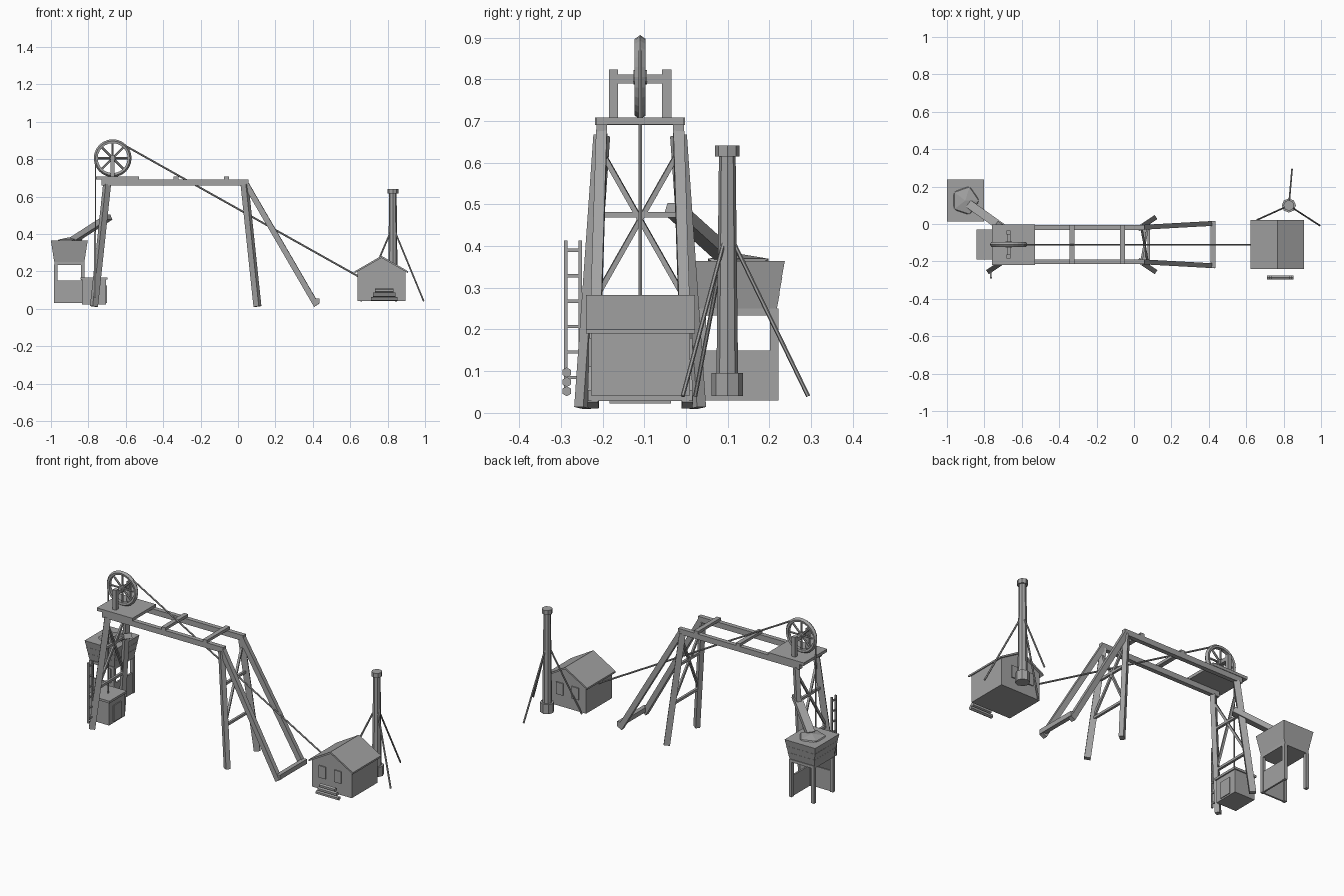
import bpy, bmesh, math
from mathutils import Vector, Matrix

if "Cube" in bpy.data.objects:
    bpy.data.objects.remove(bpy.data.objects["Cube"])

gray = bpy.data.materials.new("weathered_gray")
gray.diffuse_color = (0.36, 0.36, 0.36, 1)
gray.use_nodes = True
gray.node_tree.nodes["Principled BSDF"].inputs["Base Color"].default_value = gray.diffuse_color
MID = -0.11  # centre line of the headframe


def finish(name, bm):
    bmesh.ops.recalc_face_normals(bm, faces=bm.faces)
    me = bpy.data.meshes.new(name)
    bm.to_mesh(me)
    bm.free()
    me.materials.append(gray)
    ob = bpy.data.objects.new(name, me)
    bpy.context.collection.objects.link(ob)
    return ob


def box(name, x0, x1, y0, y1, z0, z1):
    bm = bmesh.new()
    m = Matrix.Translation(((x0 + x1) / 2, (y0 + y1) / 2, (z0 + z1) / 2))
    bmesh.ops.create_cube(bm, size=1, matrix=m @ Matrix.Diagonal((x1 - x0, y1 - y0, z1 - z0, 1)))
    return finish(name, bm)


def beam(name, a, b, w, h=None):
    """Square timber from a to b."""
    a, b = Vector(a), Vector(b)
    d = b - a
    bm = bmesh.new()
    side = d.cross(Vector((0, 0, 1)))
    side = side.normalized() if side.length > 1e-4 else Vector((0, 1, 0))
    up = side.cross(d).normalized()
    rot = Matrix((side, d.normalized(), up)).transposed().to_4x4()
    bmesh.ops.create_cube(bm, size=1, matrix=Matrix.Translation((a + b) / 2) @ rot
                          @ Matrix.Diagonal((w, d.length, h or w, 1)))
    return finish(name, bm)


def rod(name, a, b, r, sides=6, r2=None):
    """Round bar from a to b."""
    a, b = Vector(a), Vector(b)
    d = b - a
    bm = bmesh.new()
    rot = d.to_track_quat('Z', 'Y').to_matrix().to_4x4()
    bmesh.ops.create_cone(bm, cap_ends=True, segments=sides, radius1=r, radius2=r2 or r,
                          depth=d.length, matrix=Matrix.Translation((a + b) / 2) @ rot)
    return finish(name, bm)


def extrude_y(name, pts, y0, y1):
    """Extrude an x-z outline along y."""
    bm = bmesh.new()
    f = bm.faces.new([bm.verts.new((x, y0, z)) for x, z in pts])
    g = bmesh.ops.extrude_face_region(bm, geom=[f])
    bmesh.ops.translate(bm, vec=(0, y1 - y0, 0), verts=[v for v in g["geom"] if isinstance(v, bmesh.types.BMVert)])
    return finish(name, bm)


def frustum(name, cx, cy, z0, z1, bot, top):
    """Tapered box, bot and top are half sizes."""
    bm = bmesh.new()
    bmesh.ops.create_cube(bm, size=2)
    for v in bm.verts:
        s, z = (top, z1) if v.co.z > 0 else (bot, z0)
        v.co = (cx + v.co.x * s[0], cy + v.co.y * s[1], z)
    return finish(name, bm)


# Headframe: long beams, splayed legs, back stays
for s in (-1, 1):
    yt = MID + s * 0.092
    box("deck_beam", -0.73, 0.055, yt - 0.013, yt + 0.013, 0.66, 0.692)
    beam("tower_leg", (-0.70, yt, 0.665), (-0.77, MID + s * 0.138, 0.012), 0.026, 0.034)
    beam("middle_leg", (0.035, yt, 0.665), (0.104, MID + s * 0.138, 0.012), 0.026, 0.034)
    beam("back_stay", (0.04, yt, 0.672), (0.42, MID + s * 0.113, 0.018), 0.026, 0.03)
box("stay_tie", 0.41, 0.435, MID - 0.125, MID + 0.125, 0.028, 0.055)
for x in (-0.332, -0.062):
    box("deck_tie", x - 0.013, x + 0.013, MID - 0.105, MID + 0.105, 0.692, 0.708)
box("platform", -0.76, -0.53, MID - 0.108, MID + 0.108, 0.691, 0.708)

# Cross bracing on both leg pairs
for xt, xb in ((-0.70, -0.77), (0.035, 0.104)):
    def at(z, s):
        t = (0.665 - z) / 0.653
        return (xt + (xb - xt) * t, MID + s * (0.092 + 0.046 * t), z)
    for z in (0.475, 0.25):
        beam("cross_bar", at(z, -1), at(z, 1), 0.014)
    for s in (-1, 1):
        beam("diagonal_brace", at(0.63, s), at(0.25, -s), 0.012)

# Hoist wheel: lathed rim with pointed outer edge, spokes, hub, bearing posts
WX, WZ = -0.67, 0.805
bm = bmesh.new()
ring = [(0.08, -0.011), (0.092, -0.013), (0.101, 0), (0.092, 0.013), (0.08, 0.011)]
N = 24
loops = [[bm.verts.new((WX + r * math.cos(i * math.tau / N), MID + y, WZ + r * math.sin(i * math.tau / N)))
          for r, y in ring] for i in range(N)]
for i in range(N):
    p, q = loops[i], loops[(i + 1) % N]
    for k in range(5):
        bm.faces.new((p[k], p[(k + 1) % 5], q[(k + 1) % 5], q[k]))
finish("wheel_rim", bm)
for i in range(4):
    a = i * math.pi / 4
    c, s = 0.085 * math.cos(a), 0.085 * math.sin(a)
    rod("wheel_spoke", (WX - c, MID, WZ - s), (WX + c, MID, WZ + s), 0.006)
rod("wheel_hub", (WX, MID - 0.016, WZ), (WX, MID + 0.016, WZ), 0.017, 12)
box("wheel_axle", WX - 0.01, WX + 0.01, MID - 0.074, MID + 0.074, 0.79, 0.811)
for s in (-1, 1):
    y = MID + s * 0.064
    box("bearing_post", WX - 0.011, WX + 0.011, y - 0.011, y + 0.011, 0.705, 0.823)

# Hoist cables
rod("hoist_cable", (-0.60, MID, 0.87), (0.645, MID, 0.172), 0.005)
rod("drop_cable", (-0.762, MID, 0.82), (-0.762, MID, 0.15), 0.004)

# Shaft hut under the tower
box("hut_body", -0.835, -0.705, MID - 0.074, MID + 0.074, 0.022, 0.158)
box("hut_lid", -0.843, -0.698, MID - 0.08, MID + 0.08, 0.155, 0.168)
box("hut_door", -0.706, -0.70, MID - 0.035, MID + 0.035, 0.03, 0.125)

# Ladder
for y in (-0.288, -0.254):
    box("ladder_rail", -0.77, -0.76, y - 0.004, y + 0.004, 0.06, 0.413)
for i in range(6):
    z = 0.085 + i * 0.061
    box("ladder_rung", -0.769, -0.761, -0.288, -0.254, z - 0.004, z + 0.004)

# Ore bin: stepped tapered boards, frame, low walls, heap, chute
BX, BY = -0.902, 0.125
for i in range(3):
    z = 0.25 + i * 0.038
    g = i * 0.006
    frustum("bin_boards", BX, BY, z, z + 0.038, (0.08 + g, 0.093 + g), (0.087 + g, 0.1 + g))
box("bin_base", BX - 0.08, BX + 0.08, BY - 0.097, BY + 0.097, 0.234, 0.25)
for sx in (-1, 1):
    for sy in (-1, 1):
        x, y = BX + sx * 0.072, BY + sy * 0.087
        box("bin_post", x - 0.009, x + 0.009, y - 0.01, y + 0.01, 0.03, 0.236)
box("bin_front_wall", BX - 0.08, BX + 0.08, BY - 0.094, BY - 0.084, 0.03, 0.15)
box("bin_side_wall", BX + 0.068, BX + 0.078, BY - 0.094, BY + 0.094, 0.03, 0.15)
bm = bmesh.new()
bmesh.ops.create_icosphere(bm, subdivisions=1, radius=1, matrix=Matrix.Translation((BX, BY, 0.36))
                           @ Matrix.Diagonal((0.08, 0.085, 0.022, 1)))
finish("ore_heap", bm)
beam("ore_chute", (-0.69, -0.03, 0.49), (-0.88, 0.105, 0.368), 0.045, 0.03)

# Engine house
HX = 0.767
extrude_y("house_walls", [(HX - 0.128, 0.042), (HX + 0.128, 0.042), (HX + 0.128, 0.2),
                          (HX, 0.272), (HX - 0.128, 0.2)], -0.228, 0.01)
extrude_y("house_roof", [(HX - 0.143, 0.19), (HX, 0.272), (HX + 0.143, 0.19), (HX + 0.143, 0.2),
                         (HX, 0.283), (HX - 0.143, 0.2)], -0.24, 0.022)
for y in (-0.231, 0.013):
    for x in (HX - 0.06, HX + 0.04):
        box("house_window", x - 0.022, x + 0.022, y - 0.003, y + 0.003, 0.11, 0.18)
for i, z in enumerate((0.052, 0.074, 0.097)):
    h = 0.072 - i * 0.011
    rod("log_pile", (HX + 0.015 - h, -0.286, z), (HX + 0.015 + h, -0.286, z), 0.012)

# Chimney with guy wires
CX, CY = 0.828, 0.099
rod("chimney_base", (CX, CY, 0.04), (CX, CY, 0.096), 0.038, 8)
rod("chimney_shaft", (CX, CY, 0.09), (CX, CY, 0.62), 0.026, 8, 0.02)
rod("chimney_cap", (CX, CY, 0.615), (CX, CY, 0.641), 0.029, 8)
for x, y in ((0.845, 0.293), (0.993, -0.008), (0.658, 0.022)):
    rod("guy_wire", (CX, CY, 0.44), (x, y, 0.04), 0.005)
